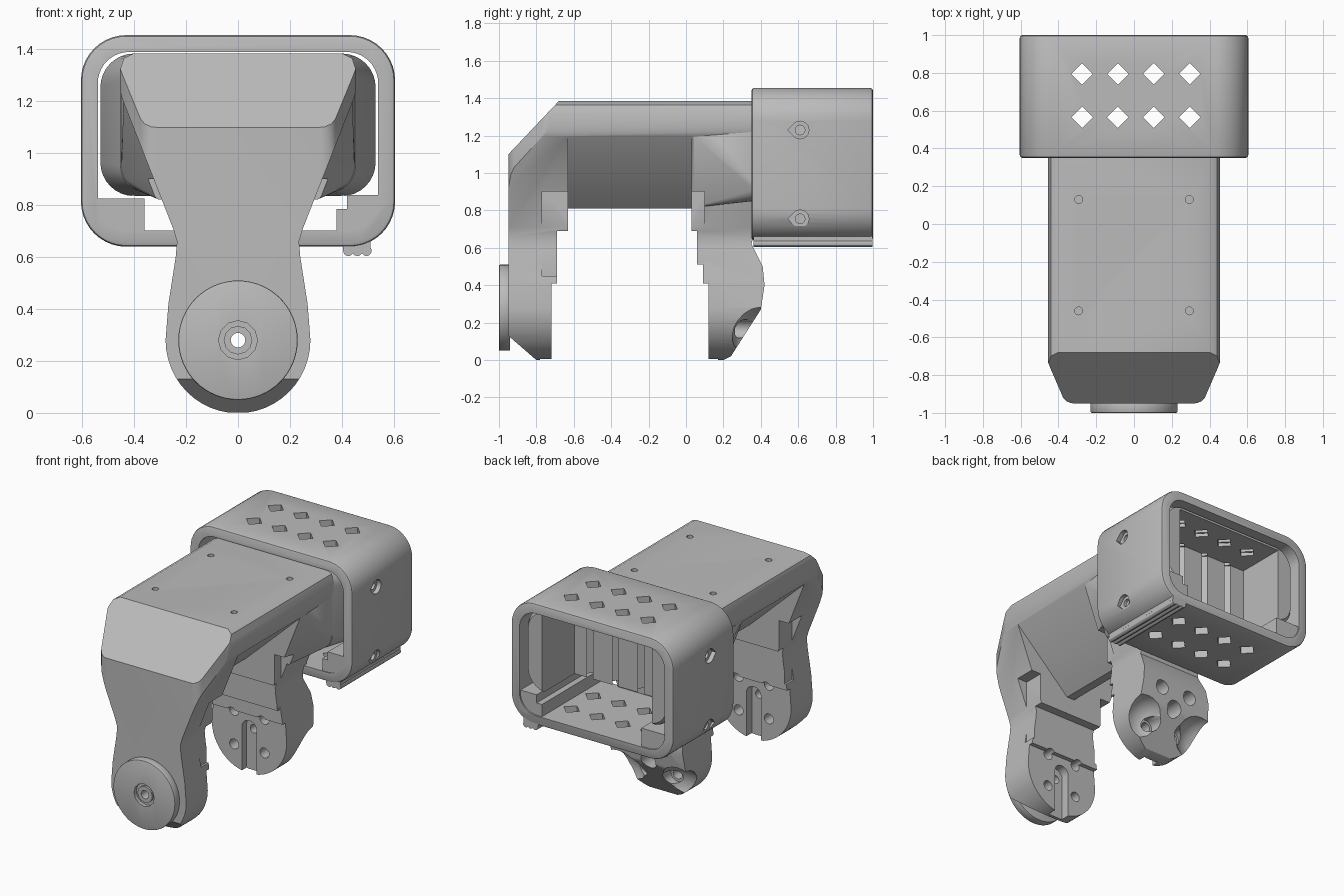
import bpy, bmesh, math

cube = bpy.data.objects.get("Cube")
if cube:
    bpy.data.objects.remove(cube)

grey = bpy.data.materials.new("plain grey")
grey.use_nodes = True
grey.diffuse_color = (0.5, 0.5, 0.5, 1)
grey.node_tree.nodes["Principled BSDF"].inputs["Base Color"].default_value = grey.diffuse_color


def finish(name, bm):
    bmesh.ops.recalc_face_normals(bm, faces=bm.faces)
    mesh = bpy.data.meshes.new(name)
    bm.to_mesh(mesh)
    bm.free()
    mesh.materials.append(grey)
    obj = bpy.data.objects.new(name, mesh)
    bpy.context.collection.objects.link(obj)
    return obj


def place(axis, p, d):
    return {"x": (d, p[0], p[1]), "y": (p[0], d, p[1]), "z": (p[0], p[1], d)}[axis]


def prism(name, pts, axis, a, b, bevel=0):
    """Extrude a closed 2D profile along an axis from a to b."""
    bm = bmesh.new()
    low = bm.faces.new([bm.verts.new(place(axis, p, a)) for p in pts])
    top = bmesh.ops.extrude_face_region(bm, geom=[low])["geom"]
    verts = [v for v in top if isinstance(v, bmesh.types.BMVert)]
    bmesh.ops.translate(bm, verts=verts, vec=place(axis, (0, 0), b - a))
    if bevel:
        k = "xyz".index(axis)
        ends = [e for e in bm.edges if abs(e.verts[0].co[k] - e.verts[1].co[k]) < 1e-5]
        bmesh.ops.bevel(bm, geom=ends, offset=bevel, segments=2, profile=0.5, affect="EDGES")
    return finish(name, bm)


def box(name, x0, x1, y0, y1, z0, z1):
    return prism(name, [(x0, z0), (x1, z0), (x1, z1), (x0, z1)], "y", y0, y1)


def ring(u, v, r, n=24):
    return [(u + r * math.cos(2 * math.pi * i / n), v + r * math.sin(2 * math.pi * i / n))
            for i in range(n)]


def rod(name, axis, u, v, r, a, b, n=24):
    return prism(name, ring(u, v, r, n), axis, a, b)


def mirrored(half):
    return half + [(-x, v) for x, v in reversed(half)]


def round_rect(hx, z0, z1, r, n=8):
    pts = []
    for k, (sx, cz) in enumerate([(1, z1 - r), (-1, z1 - r), (-1, z0 + r), (1, z0 + r)]):
        for i in range(n + 1):
            t = (k + i / n) * math.pi / 2
            pts.append((sx * (hx - r) + r * math.cos(t), cz + r * math.sin(t)))
    return pts


def hull(name, sections):
    """Convex skin around (profile, y) sections."""
    bm = bmesh.new()
    for pts, y in sections:
        for x, z in pts:
            bm.verts.new((x, y, z))
    bmesh.ops.convex_hull(bm, input=bm.verts)
    loose = [v for v in bm.verts if not v.link_faces]
    bmesh.ops.delete(bm, geom=loose, context="VERTS")
    bmesh.ops.dissolve_limit(bm, angle_limit=0.01, verts=bm.verts, edges=bm.edges)
    return finish(name, bm)


def combine(obj, tool, op="DIFFERENCE"):
    mod = obj.modifiers.new("shape", "BOOLEAN")
    mod.operation, mod.object, mod.solver = op, tool, "EXACT"
    bpy.context.view_layer.objects.active = obj
    bpy.ops.object.modifier_apply(modifier=mod.name)
    bpy.data.objects.remove(tool)


# Two-armed bracket: side outline, front outline and plan outline intersected
side = [(-.95, .13), (-.95, 1.1), (-.68, 1.385), (.37, 1.385), (.37, .7), (.35, .62),
        (.41, .5), (.42, .4), (.40, .27), (.24, .02), (.2, 0), (.12, 0), (.12, .41),
        (.09, .41), (.09, .51), (.06, .51), (.06, .69), (.03, .69), (.03, .81),
        (-.63, .81), (-.63, .69), (-.69, .69), (-.69, .41), (-.72, .41), (-.72, 0), (-.8, 0)]
bracket = prism("arm_bracket", side, "x", -.7, .7)
half = [(.279 * math.sin(t), .28 - .281 * math.cos(t))
        for t in [i * math.pi / 24 for i in range(1, 13)]]
half += [(.268, .42), (.24, .6), (.235, .66), (.25, .71), (.45, 1.22),
         (.455, 1.25), (.455, 1.32), (.44, 1.365), (.4, 1.386)]
combine(bracket, prism("front_outline", mirrored(half), "y", -1.5, 1.5), "INTERSECT")
plan = [(.46, 1), (.46, -.72), (.44, -.77), (.375, -.92), (.36, -.937), (.335, -.948), (.3, -.952)]
combine(bracket, prism("plan_outline", mirrored(plan), "z", -1, 2), "INTERSECT")

# Flare from the rear arm to the housing
wedge = [(.29, .815), (.44, 1.2), (.44, 1.36), (.4, 1.384)]
flare = hull("flare", [(mirrored(wedge), .035), (round_rect(.45, .85, 1.384, .1), .36)])

for s in (-1, 1):
    # Undercut that leaves a keel below the bridge between the arms
    under = [(s * x, z) for x, z in ((.6, 1.2), (.445, 1.2), (.03, .81), (.03, .75), (.6, .75))]
    combine(bracket, prism("undercut", under, "y", -.63, .03))
    # Relief pockets beside both arms
    x0, x1 = sorted((s * .25, s * .6))
    combine(bracket, box("relief", x0, x1, -.77, -.6, .45, .9))
    for part in (bracket, flare):
        combine(part, box("relief", x0, x1, 0, .1, .52, .9))
    # Screw holes in the top
    for y in (-.46, .13):
        for part in (bracket, flare):
            combine(part, rod("top_hole", "z", s * .293, y, .021, 1.25, 1.5, 12))
    # Scooped back of the rear arm
    bm = bmesh.new()
    bmesh.ops.create_uvsphere(bm, u_segments=20, v_segments=12, radius=.165)
    bmesh.ops.translate(bm, verts=bm.verts, vec=(s * .22, .41, .13))
    combine(bracket, finish("scoop", bm))
    # Horn screw holes in both arms
    for z in (.167, .393):
        combine(bracket, rod("horn_hole", "y", s * .113, z, .034, -.86, .5, 16))
        combine(bracket, rod("head_bore", "y", s * .113, z, .05, .25, .5, 16))

# Key slots on the inner faces, axle hole through both arms
for y0, y1 in ((-.78, -.7), (.1, .17)):
    slot = [(.055, -.1), (.055, .3)] + [(.055 * math.cos(t), .3 + .055 * math.sin(t))
            for t in [i * math.pi / 8 for i in range(1, 8)]] + [(-.055, .3), (-.055, -.1)]
    combine(bracket, prism("key_slot", slot, "y", y0, y1))
combine(bracket, rod("axle_hole", "y", 0, .28, .028, -1.2, .6))
combine(bracket, rod("axle_bore", "y", 0, .28, .055, .27, .6))

# Pivot disc on the front arm
disc = prism("pivot_disc", ring(0, .28, .23, 64), "y", -1, -.94, .006)
combine(disc, rod("disc_recess", "y", 0, .28, .075, -1.1, -.975, 12))
combine(disc, rod("disc_hole", "y", 0, .28, .028, -1.1, -.9))
collar = rod("pivot_collar", "y", 0, .28, .055, -.99, -.945, 12)
combine(collar, rod("collar_hole", "y", 0, .28, .028, -1.1, -.9))

# Rear housing: deep bulkhead and side walls under a thin top, open below and behind
housing = hull("rear_housing", [(round_rect(.452, .85, 1.384, .1), .355),
                                (round_rect(.53, .835, 1.384, .13), .62),
                                (round_rect(.53, .835, 1.384, .13), .92),
                                (round_rect(.515, .85, 1.375, .13), .945)])
combine(housing, box("cavity", -.41, .41, .6, 1.2, .6, 1.36))

# Outer frame: rounded sleeve
frame = prism("outer_frame", round_rect(.605, .64, 1.455, .175, 10), "y", .35, 1, .015)
combine(frame, prism("sleeve_opening", round_rect(.54, .703, 1.39, .12, 10), "y", 0, 1.5))
# Thickened lower corner
prism("corner_block", [(-.56, .71), (-.5, .66), (-.36, .66), (-.36, .825), (-.57, .825)],
      "y", .355, .99)

# Diamond vents through top and bottom, grooving the bulkhead behind
for i in range(4):
    for y in (.565, .795):
        for part in (frame, housing):
            combine(part, prism("vent", ring(-.275 + .19 * i, y, .057, 4), "z", .5, 1.6))

# Pointed countersunk screw holes in the sides
for s in (-1, 1):
    for z in (.755, 1.23):
        drop = [(.61 + .047 * math.cos(t), z + .047 * math.sin(t))
                for t in [math.radians(a) for a in range(-135, 136, 15)]] + [(.545, z)]
        a, b = sorted((s * .575, s * .7))
        combine(frame, prism("countersink", drop, "x", a, b))
        a, b = sorted((s * .5, s * .7))
        combine(frame, rod("side_hole", "x", .61, z, .026, a, b, 16))

# Cable rail in the other lower corner
prism("cable_rail", [(.38, .66), (.5, .66), (.555, .73), (.555, .84), (.42, .84),
                     (.42, .785), (.38, .785)], "y", .355, .99)
box("rail_foot", .405, .51, .36, .998, .625, .67)
for x in (.425, .46, .495):
    rod("rail_bead", "y", x, .624, .02, .36, .998, 12)

# Smooth shading with sharp edges kept
bpy.ops.object.select_all(action="DESELECT")
for obj in bpy.context.scene.objects:
    if obj.type == "MESH":
        obj.select_set(True)
        bpy.context.view_layer.objects.active = obj
bpy.ops.object.shade_smooth_by_angle(angle=math.radians(30))
